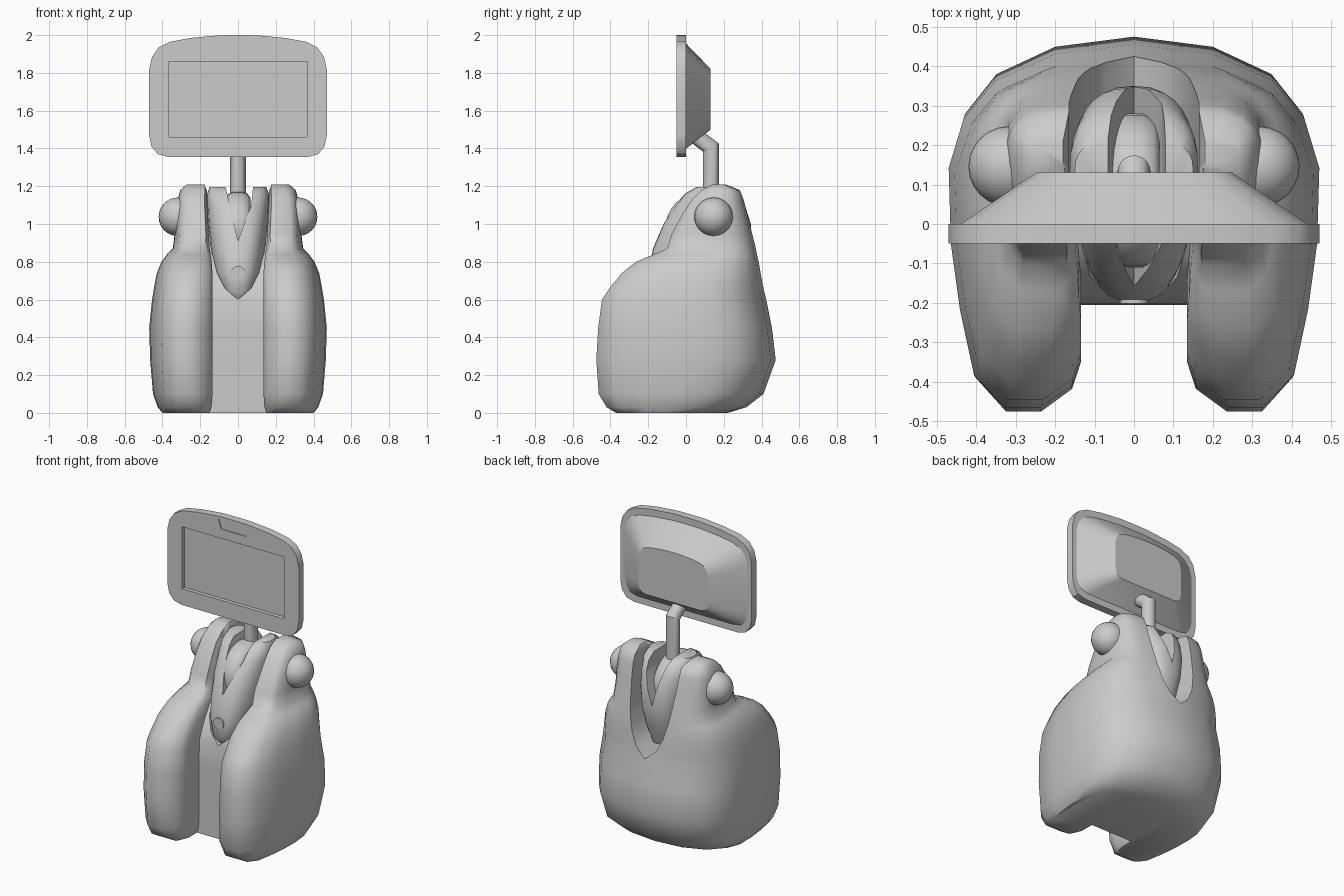
import bpy, bmesh, math
from math import sin, cos, pi

if "Cube" in bpy.data.objects:
    bpy.data.objects.remove(bpy.data.objects["Cube"])


def finish(ob, angle):
    bpy.ops.object.select_all(action='DESELECT')
    ob.select_set(True)
    bpy.context.view_layer.objects.active = ob
    bpy.ops.object.shade_smooth_by_angle(angle=math.radians(angle))


def loft(name, rings, half=False, smooth=40):
    """Skin a stack of equal-length closed rings and cap both ends."""
    bm = bmesh.new()
    vs = [[bm.verts.new(p) for p in r] for r in rings]
    n = len(rings[0])
    for a, b in zip(vs, vs[1:]):
        for i in range(n):
            j = (i + 1) % n
            bm.faces.new((a[i], a[j], b[j], b[i]))
    bm.faces.new(vs[0][::-1])
    bm.faces.new(vs[-1])
    bmesh.ops.recalc_face_normals(bm, faces=bm.faces)
    if half:  # open the centre plane so the mirrored half joins cleanly
        mid = [f for f in bm.faces if all(abs(v.co.x) < 1e-4 for v in f.verts)]
        bmesh.ops.delete(bm, geom=mid, context='FACES')
    me = bpy.data.meshes.new(name)
    bm.to_mesh(me)
    bm.free()
    ob = bpy.data.objects.new(name, me)
    bpy.context.collection.objects.link(ob)
    if half:
        m = ob.modifiers.new("mirror", 'MIRROR')
        m.use_clip = True
        bpy.context.view_layer.objects.active = ob
        bpy.ops.object.modifier_apply(modifier=m.name)
    if smooth:
        finish(ob, smooth)
    return ob


def cut(ob, cutter):
    m = ob.modifiers.new("cut", 'BOOLEAN')
    m.operation = 'DIFFERENCE'
    m.solver = 'EXACT'
    m.object = cutter
    cutter.hide_render = True
    bpy.context.view_layer.objects.active = ob
    bpy.ops.object.modifier_apply(modifier=m.name)
    bpy.data.objects.remove(cutter)


def prism(name, xz, y0, y1):
    return loft(name, [[(x, y, z) for x, z in xz] for y in (y0, y1)], smooth=0)


# Body: horizontal slices of one half (leg lobe, back and shoulder), mirrored
def body_ring(z, xo, xi, xb, yf, yb, tw):
    L = yb - yf
    xc = (xi + xo) / 2 - 0.02
    yn = max(-0.205, yf + 0.28 * L)
    pts = [(xc - tw, yf), (xc + tw, yf)]
    pts += [(xc + tw + (xo - xc - tw) * f, yf + L * g)
            for f, g in ((.55, .09), (.80, .27), (.96, .45), (1, .66))]
    pts += [(xb + (xo - xb) * f, yf + L * g)
            for f, g in ((.92, .795), (.75, .9), (.43, .973), (0, 1))]
    pts += [(xb, yn), (xi, yn), (xi, yf + .13 * L), (xi + .15 * (xc - xi), yf + .06 * L)]
    return [(x, y, z) for x, y in pts]


levels = [
    (.01, .40, .15, 0, -.37, .22, .07), (.03, .425, .14, 0, -.42, .32, .06),
    (.10, .45, .135, 0, -.462, .41, .05), (.28, .465, .135, 0, -.475, .475, .045),
    (.45, .47, .135, 0, -.465, .455, .045), (.60, .455, .135, 0, -.445, .425, .045),
    (.66, .445, .135, .07, -.405, .41, .045), (.74, .43, .135, .11, -.34, .395, .045),
    (.80, .405, .14, .125, -.265, .385, .045), (.84, .375, .145, .135, -.17, .375, .05),
    (.87, .345, .15, .14, -.10, .37, .055), (.95, .335, .155, .15, -.075, .35, .055),
    (1.05, .33, .16, .16, -.02, .325, .05), (1.13, .32, .165, .165, .03, .305, .045),
    (1.18, .305, .165, .165, .08, .285, .04), (1.21, .27, .18, .18, .14, .21, .03)]
# the base stands on z = 0
loft("body_shell", [body_ring(l[0] if i else 0.0, *l[1:]) for i, l in enumerate(levels)],
     half=True, smooth=50)


# Swivel head between the shoulders, with a V slot cut along it
def oval(z, hw, yf, yb, n=32, e=.75):
    sp = lambda v: math.copysign(abs(v) ** e, v)
    return [(hw * sp(cos(2 * pi * i / n)),
             (yf + yb) / 2 + (yb - yf) / 2 * sp(sin(2 * pi * i / n)), z) for i in range(n)]


head = loft("swivel_head", [oval(*l) for l in (
    (.605, .055, -.17, .2), (.64, .10, -.195, .28), (.75, .13, -.197, .32),
    (.87, .145, -.175, .35), (1.0, .158, -.12, .345), (1.1, .163, -.06, .315),
    (1.16, .163, -.01, .28), (1.195, .15, .05, .22))], smooth=0)
cut(head, prism("slot_cutter", [(-.09, 1.3), (.09, 1.3), (.07, 1.1), (0, .91)], -.4, .6))
finish(head, 40)


# Round parts turned on the x axis: slot core
def disc_x(x, r, y=.085, z=.975, n=32):
    return [(x, y + r * cos(2 * pi * i / n), z + r * sin(2 * pi * i / n)) for i in range(n)]


loft("slot_core", [disc_x(x, r) for x, r in (
    (-.065, .165), (-.05, .185), (-.02, .195), (.02, .195), (.05, .185), (.065, .165))])

# Shoulder pivot balls
for s, side in ((-1, "left"), (1, "right")):
    bpy.ops.mesh.primitive_uv_sphere_add(segments=24, ring_count=16, radius=.102,
                                         location=(s * .318, .146, 1.038))
    bpy.context.object.name = "pivot_ball_" + side
    finish(bpy.context.object, 60)

# Front button
bpy.ops.mesh.primitive_cylinder_add(vertices=24, radius=.036, depth=.04,
                                    location=(0, -.181, .742), rotation=(pi / 2, 0, 0))
bpy.context.object.name = "front_button"
finish(bpy.context.object, 40)

# Bent neck with a mitred elbow
loft("neck", [[(.042 * cos(a), y + .042 * sin(a) * u, z + .042 * sin(a) * w)
               for a in [2 * pi * i / 20 for i in range(20)]]
              for y, z, u, w in ((.132, 1.1, 1, 0), (.132, 1.405, 1, .5), (.02, 1.489, .6, .8))],
     smooth=30)

# Screen: arched plate with recessed display and top slot
right = [(.1, 1.999), (.25, 1.985), (.36, 1.965), (.42, 1.935), (.455, 1.885), (.47, 1.82),
         (.47, 1.47), (.458, 1.41), (.425, 1.37), (.37, 1.355)]
outline = [(0, 2.0)] + right + [(-x, z) for x, z in right[::-1]]
plate = prism("screen_plate", outline, -.05, 0)
cut(plate, prism("display_cutter", [(-.365, 1.46), (.365, 1.46), (.365, 1.86), (-.365, 1.86)], -.1, -.025))
cut(plate, prism("top_slot_cutter", [(-.085, 1.92), (.095, 1.92), (.1, 1.98), (-.105, 1.98)], -.1, -.044))
finish(plate, 35)

# Tapered housing behind the screen
loft("screen_housing", [[(x * sx, y, cz + (z - 1.677) * sz) for x, z in outline]
                        for y, sx, sz, cz in ((-.002, .94, .87, 1.677), (.13, .53, .5, 1.66))],
     smooth=30)
